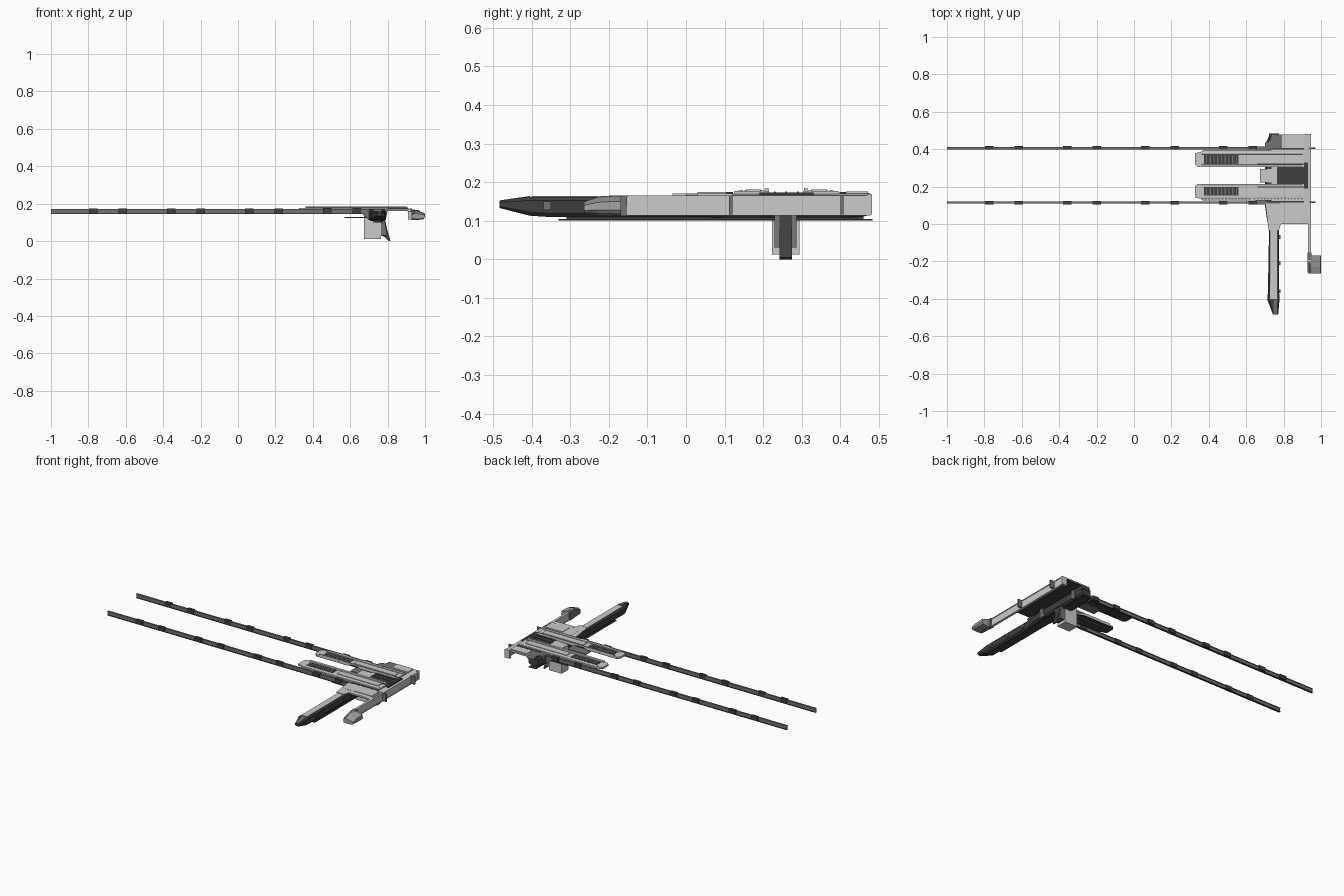
import bpy, bmesh

CY = 0.26  # symmetry line of the rails and prongs


def mat(name, v):
    m = bpy.data.materials.new(name)
    m.diffuse_color = (v, v, v, 1)
    return m


MID, RAIL, DARK = mat("mid_grey", 0.52), mat("rail_grey", 0.17), mat("dark_grey", 0.05)


def make(name, bm, m):
    bmesh.ops.recalc_face_normals(bm, faces=bm.faces[:])
    me = bpy.data.meshes.new(name)
    bm.to_mesh(me)
    bm.free()
    ob = bpy.data.objects.new(name, me)
    bpy.context.collection.objects.link(ob)
    if m:
        me.materials.append(m)
    return ob


def loft(name, rings, m=None):
    bm = bmesh.new()
    vs = [[bm.verts.new(p) for p in r] for r in rings]
    n = len(vs[0])
    for a, b in zip(vs, vs[1:]):
        for i in range(n):
            j = (i + 1) % n
            bm.faces.new((a[i], a[j], b[j], b[i]))
    bm.faces.new(vs[0])
    bm.faces.new(vs[-1])
    return make(name, bm, m)


def prism(name, pts, axis, lo, hi, m=None):
    put = {'x': lambda p, t: (t, p[0], p[1]),
           'y': lambda p, t: (p[0], t, p[1]),
           'z': lambda p, t: (p[0], p[1], t)}[axis]
    return loft(name, [[put(p, t) for p in pts] for t in (lo, hi)], m)


def box(name, x0, x1, y0, y1, z0, z1, m=None):
    return prism(name, [(x0, y0), (x1, y0), (x1, y1), (x0, y1)], 'z', z0, z1, m)


def mir(pts, s):
    return [(CY + s * (y - CY) if i else x, y)[0:1] + () for i, (x, y) in enumerate(pts)]


def sbox(name, s, x0, x1, y0, y1, z0, z1, m=None):
    a, b = sorted((CY + s * (y0 - CY), CY + s * (y1 - CY)))
    return box(name, x0, x1, a, b, z0, z1, m)


def octagon(y, x0, x1, z0, z1, c):
    return [(x0 + c, y, z0), (x1 - c, y, z0), (x1, y, z0 + c), (x1, y, z1 - c),
            (x1 - c, y, z1), (x0 + c, y, z1), (x0, y, z1 - c), (x0, y, z0 + c)]


for s, side in ((1, "back"), (-1, "front")):
    # Long rails with lips and clips
    sbox(f"{side}_rail", s, -1, 0.78, 0.402, 0.408, 0.145, 0.171, RAIL)
    sbox(f"{side}_rail_top_lip", s, -1, 0.78, 0.399, 0.411, 0.167, 0.171, RAIL)
    sbox(f"{side}_rail_bottom_lip", s, -1, 0.78, 0.399, 0.411, 0.144, 0.148, DARK)
    for k in range(4):
        for x in (-0.773, -0.616):
            cx = x + 0.417 * k
            sbox(f"{side}_rail_clip", s, cx - 0.023, cx + 0.023, 0.398, 0.417, 0.148, 0.174, DARK)

    # Prong plates with dark slots
    outline = [(0.325, 0.32), (0.34, 0.305), (0.56, 0.305), (0.58, 0.318), (0.62, 0.318),
               (0.65, 0.305), (0.91, 0.305), (0.91, 0.395), (0.37, 0.395), (0.355, 0.385),
               (0.325, 0.378)]
    pts = [(x, CY + s * (y - CY)) for x, y in outline]
    prism(f"{side}_prong", pts, 'z', 0.169, 0.177, MID)
    prism(f"{side}_prong_underside", pts, 'z', 0.166, 0.169, DARK)
    sbox(f"{side}_slot", s, 0.375, 0.56, 0.322, 0.368, 0.176, 0.1785, DARK)
    for k in range(9):
        x = 0.385 + k * 0.02
        sbox(f"{side}_slot_slat", s, x, x + 0.006, 0.324, 0.366, 0.178, 0.1795, RAIL)
    # Sloped ridges on the prongs
    for name, y0, y1, h in (("inner", 0.305, 0.318, 0.185), ("outer", 0.372, 0.386, 0.18)):
        ring = [(y0, 0.176), (y1, 0.176), (y1 - 0.002, h - 0.002), (y0 + 0.001, h)]
        prism(f"{side}_{name}_ridge", [(CY + s * (y - CY), z) for y, z in ring],
              'x', 0.36, 0.9, MID)
    sbox(f"{side}_deck_pad", s, 0.59, 0.88, 0.325, 0.365, 0.176, 0.181, MID)
    sbox(f"{side}_deck_groove", s, 0.66, 0.91, 0.319, 0.324, 0.176, 0.1785, DARK)
    # Prong underside beams, shelf plates and end stubs
    sbox(f"{side}_prong_beam", s, 0.4, 0.7, 0.33, 0.38, 0.155, 0.167, DARK)
    sbox(f"{side}_shelf_plate", s, 0.57, 0.7, 0.32, 0.385, 0.124, 0.129, RAIL)
    sbox(f"{side}_end_stub", s, 0.935, 0.97, 0.4, 0.409, 0.116, 0.166, RAIL)

# Top deck, sloping down to the outer bar, with a dark underside
for name, y0, y1, x0 in (("deck", 0.03, 0.478, 0.735), ("deck_corner", 0.0, 0.03, 0.785)):
    prism(name, [(x0, 0.164), (0.9, 0.164), (0.938, 0.157), (0.938, 0.165), (0.9, 0.171),
                 (x0, 0.171)], 'y', y0, y1, MID)
    prism(name + "_underside", [(x0, 0.161), (0.9, 0.161), (0.933, 0.154), (0.933, 0.158),
                                (0.9, 0.165), (x0, 0.165)], 'y', y0, y1, DARK)
box("deck_recess", 0.765, 0.93, 0.19, 0.33, 0.165, 0.1735, DARK)
box("deck_end_cap", 0.795, 0.91, 0.415, 0.472, 0.17, 0.176, MID)
box("deck_end_groove", 0.74, 0.91, 0.398, 0.406, 0.17, 0.1725, DARK)
box("deck_front_groove", 0.72, 0.91, 0.114, 0.122, 0.17, 0.1725, DARK)
box("deck_front_pad", 0.8, 0.925, 0.03, 0.105, 0.17, 0.174, MID)
for y in (0.228, 0.258, 0.288):
    box("recess_rib", 0.77, 0.92, y, y + 0.004, 0.172, 0.1755, DARK)

# Outer bar with edge lips
box("outer_bar", 0.934, 0.942, -0.2, 0.478, 0.116, 0.164)
for z in (0.114, 0.16):
    box("outer_bar_lip", 0.93, 0.945, -0.2, 0.478, z, z + 0.005)
box("outer_bar_end", 0.91, 0.945, 0.468, 0.482, 0.116, 0.168, MID)

# Hooked block at the bar tip
hook = [(0.934, 0.15), (0.934, 0.125), (0.955, 0.112), (0.992, 0.118), (1.0, 0.128),
        (0.998, 0.15), (0.965, 0.16), (0.945, 0.165)]
loft("bar_tip_block", [[(x, y, 0.125 + (z - 0.125) * k) for x, z in hook]
                       for y, k in ((-0.264, 0.6), (-0.23, 0.9), (-0.19, 1), (-0.168, 1))],
     mat("tip_grey", 0.35))
prism("bar_tip_gusset", [(-0.26, 0.118), (-0.155, 0.112), (-0.152, 0.166), (-0.19, 0.166),
                         (-0.26, 0.145)], 'x', 0.928, 0.95, RAIL)

# Tapered arm running into the body spine
loft("arm", [octagon(-0.484, 0.743, 0.771, 0.133, 0.151, 0.004),
             octagon(-0.405, 0.713, 0.778, 0.113, 0.162, 0.009),
             octagon(-0.36, 0.716, 0.776, 0.11, 0.162, 0.009),
             octagon(-0.03, 0.722, 0.774, 0.11, 0.162, 0.009),
             octagon(0.03, 0.71, 0.785, 0.11, 0.165, 0.01),
             octagon(0.1, 0.70, 0.79, 0.108, 0.166, 0.01),
             octagon(0.42, 0.70, 0.79, 0.108, 0.166, 0.01),
             octagon(0.468, 0.72, 0.785, 0.112, 0.166, 0.01)], DARK)
box("arm_top_panel", 0.727, 0.767, -0.4, 0.04, 0.16, 0.164, MID)
prism("arm_tip_panel", [(-0.482, 0.148), (-0.405, 0.16), (-0.405, 0.164), (-0.482, 0.153)],
      'x', 0.747, 0.767, RAIL)
box("arm_bottom_strip", 0.722, 0.774, -0.33, 0.484, 0.1, 0.104, DARK)
box("arm_bottom_spacer", 0.732, 0.765, -0.31, 0.46, 0.103, 0.113, DARK)
for y in (-0.37, -0.22, -0.08):
    box("arm_latch", 0.768, 0.782, y, y + 0.02, 0.128, 0.15, RAIL)

# Flared shoulder between arm and deck
prism("shoulder", [(0.7, 0.12), (0.712, 0.03), (0.72, -0.035), (0.775, -0.035), (0.79, 0.015),
                   (0.84, 0.03), (0.935, 0.03), (0.935, 0.12)], 'z', 0.165, 0.17, MID)
prism("spine_cap", [(0.7, 0.40), (0.7, 0.435), (0.73, 0.445), (0.74, 0.475), (0.79, 0.475),
                    (0.79, 0.40)], 'z', 0.15, 0.1715, RAIL)
# Side brackets on the spine
for y in (0.105, 0.385):
    prism("spine_bracket", [(0.65, 0.165), (0.67, 0.14), (0.7, 0.112), (0.79, 0.112),
                            (0.8, 0.165)], 'y', y, y + 0.03, RAIL)

# Hanging box and slanted lever below
box("hanging_box", 0.674, 0.764, 0.223, 0.294, 0.012, 0.128)
box("hanging_box_top", 0.674, 0.764, 0.223, 0.294, 0.128, 0.173)
prism("lever", [(0.764, 0.12), (0.785, 0.12), (0.798, 0.06), (0.815, 0.004), (0.808, 0.0),
                (0.785, 0.022), (0.764, 0.03)], 'y', 0.242, 0.275, DARK)
for y in (0.23, 0.275):
    prism("lever_guard", [(0.76, 0.115), (0.785, 0.115), (0.796, 0.03), (0.76, 0.03)],
          'y', y, y + 0.012, RAIL)
